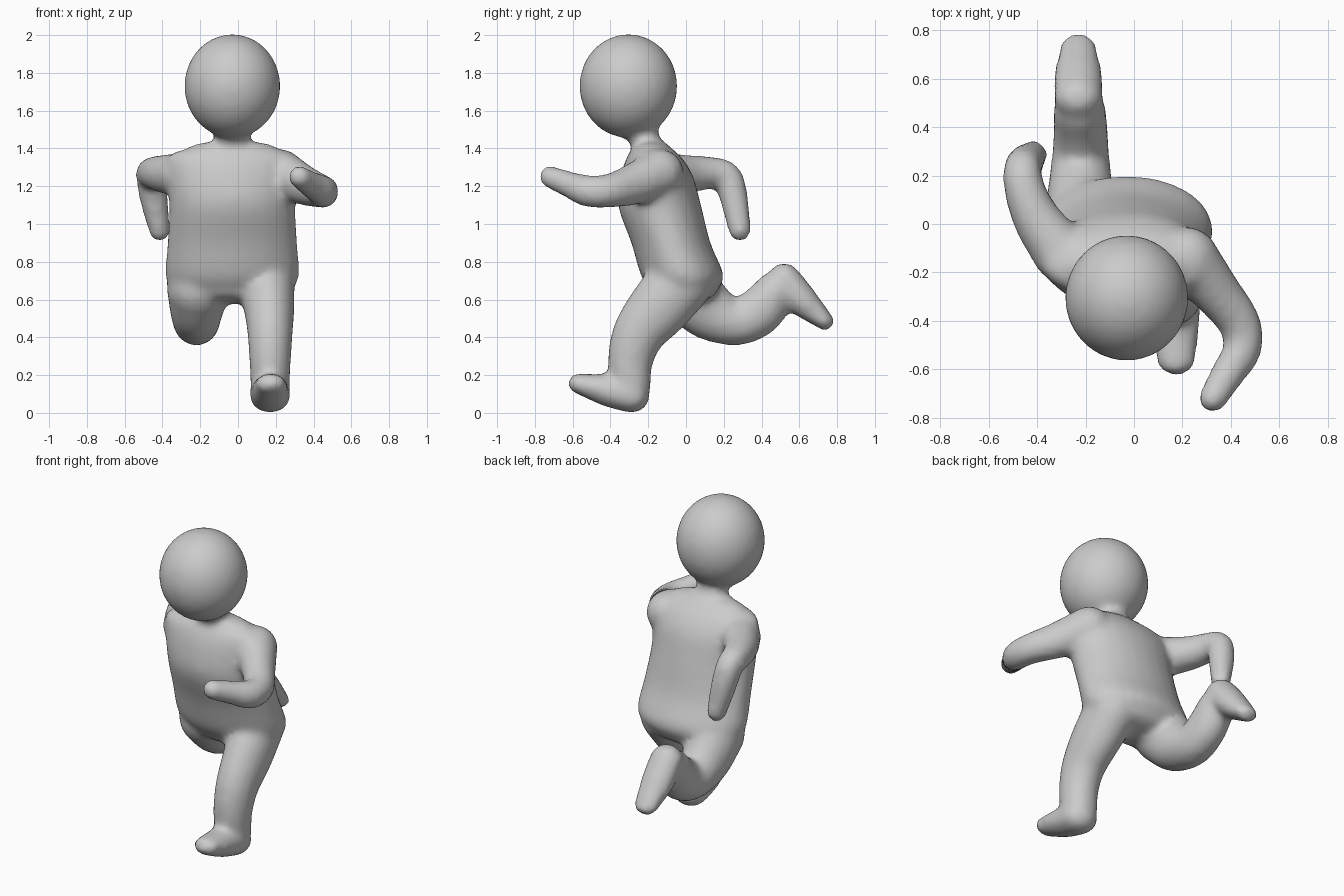
import bpy, bmesh, math
from mathutils import Vector, Matrix

bm = bmesh.new()
SIDES = 24


def spline(pts, steps=5):
    """Catmull-Rom interpolation of (x, y, z, rx, r) sections."""
    p = [Vector(q) for q in pts]
    p = [2 * p[0] - p[1]] + p + [2 * p[-1] - p[-2]]
    out = []
    for i in range(1, len(p) - 2):
        a, b, c, d = p[i - 1:i + 3]
        for s in range(steps):
            t = s / steps
            out.append(0.5 * (2 * b + (c - a) * t + (2 * a - 5 * b + 4 * c - d) * t * t
                              + (3 * b - a - 3 * c + d) * t ** 3))
    return out + [p[-2]]


def tube(pts, axis=None, dome=1.0):
    """Loft of elliptical rings with domed ends; rx lies along x, r across it."""
    secs = spline(pts)
    cen = [Vector(s[:3]) for s in secs]
    n = len(cen)
    rings = []
    for i in range(n):
        t = Vector(axis) if axis else (cen[min(i + 1, n - 1)] - cen[max(i - 1, 0)]).normalized()
        rings.append((cen[i], t, secs[i][3], secs[i][4]))

    def cap(ring, sign):
        c, t, rx, r = ring
        h = min(rx, r) * dome * sign
        return [(c + t * h * math.sin(a), t, rx * math.cos(a), r * math.cos(a))
                for a in (math.radians(d) for d in (22, 45, 65, 82))]

    rings = cap(rings[0], -1)[::-1] + rings + cap(rings[-1], 1)
    loops = []
    for c, t, rx, r in rings:
        side = (Vector((1, 0, 0)) - t * t.x).normalized()
        up = t.cross(side)
        loops.append([bm.verts.new(c + side * rx * math.cos(k * math.tau / SIDES)
                                   + up * r * math.sin(k * math.tau / SIDES))
                      for k in range(SIDES)])
    for a, b in zip(loops, loops[1:]):
        for k in range(SIDES):
            j = (k + 1) % SIDES
            bm.faces.new((a[k], a[j], b[j], b[k]))
    bm.faces.new(loops[0][::-1])
    bm.faces.new(loops[-1])


# head
bmesh.ops.create_uvsphere(bm, u_segments=32, v_segments=20, radius=1,
                          matrix=Matrix.Translation((-0.03, -0.305, 1.73))
                          @ Matrix.Diagonal((0.255, 0.26, 0.275, 1)))
# neck
tube([(-0.03, -0.17, 1.34, 0.12, 0.09), (-0.03, -0.215, 1.44, 0.095, 0.08),
      (-0.03, -0.26, 1.54, 0.11, 0.1)])
# torso
tube([(-0.03, -0.18, 1.40, 0.24, 0.10), (-0.03, -0.17, 1.36, 0.34, 0.14),
      (-0.03, -0.155, 1.26, 0.35, 0.19), (-0.03, -0.14, 1.10, 0.335, 0.22),
      (-0.03, -0.08, 0.90, 0.345, 0.21), (-0.03, -0.02, 0.73, 0.355, 0.22),
      (-0.03, -0.01, 0.65, 0.32, 0.18)], axis=(0, 0, -1), dome=0.4)
# front leg and foot
tube([(0.15, -0.02, 0.70, 0.15, 0.17), (0.165, -0.14, 0.56, 0.135, 0.165),
      (0.17, -0.25, 0.42, 0.12, 0.14), (0.17, -0.295, 0.27, 0.11, 0.12),
      (0.17, -0.29, 0.14, 0.105, 0.105)])
tube([(0.17, -0.285, 0.09, 0.11, 0.092), (0.17, -0.42, 0.12, 0.10, 0.085),
      (0.175, -0.57, 0.155, 0.08, 0.055)])
# trailing leg and foot
tube([(-0.21, 0.0, 0.66, 0.17, 0.17), (-0.22, 0.12, 0.54, 0.14, 0.155),
      (-0.22, 0.27, 0.478, 0.12, 0.122), (-0.22, 0.39, 0.54, 0.112, 0.13),
      (-0.225, 0.47, 0.64, 0.108, 0.11)])
tube([(-0.23, 0.52, 0.71, 0.10, 0.085), (-0.23, 0.61, 0.60, 0.10, 0.085),
      (-0.23, 0.735, 0.485, 0.075, 0.05)])
# forward arm
tube([(0.22, -0.14, 1.27, 0.13, 0.13), (0.34, -0.28, 1.21, 0.10, 0.11),
      (0.435, -0.41, 1.175, 0.088, 0.09), (0.445, -0.52, 1.175, 0.08, 0.085),
      (0.385, -0.62, 1.21, 0.07, 0.07), (0.325, -0.72, 1.25, 0.06, 0.06)])
# backward arm
tube([(-0.30, -0.12, 1.26, 0.12, 0.12), (-0.40, 0.02, 1.265, 0.10, 0.10),
      (-0.45, 0.14, 1.27, 0.086, 0.086), (-0.46, 0.22, 1.245, 0.08, 0.08),
      (-0.445, 0.255, 1.13, 0.075, 0.075), (-0.415, 0.285, 0.965, 0.058, 0.06)])

bmesh.ops.recalc_face_normals(bm, faces=bm.faces)
mesh = bpy.data.meshes.new("running_figure")
bm.to_mesh(mesh)
bm.free()
body = bpy.data.objects.new("running_figure", mesh)
bpy.context.collection.objects.link(body)

# fuse the parts into one soft skin
fuse = body.modifiers.new("fuse", 'REMESH')
fuse.mode = 'VOXEL'
fuse.voxel_size = 0.02
fuse.use_smooth_shade = True
soften = body.modifiers.new("soften", 'SMOOTH')
soften.factor = 0.5
soften.iterations = 10
